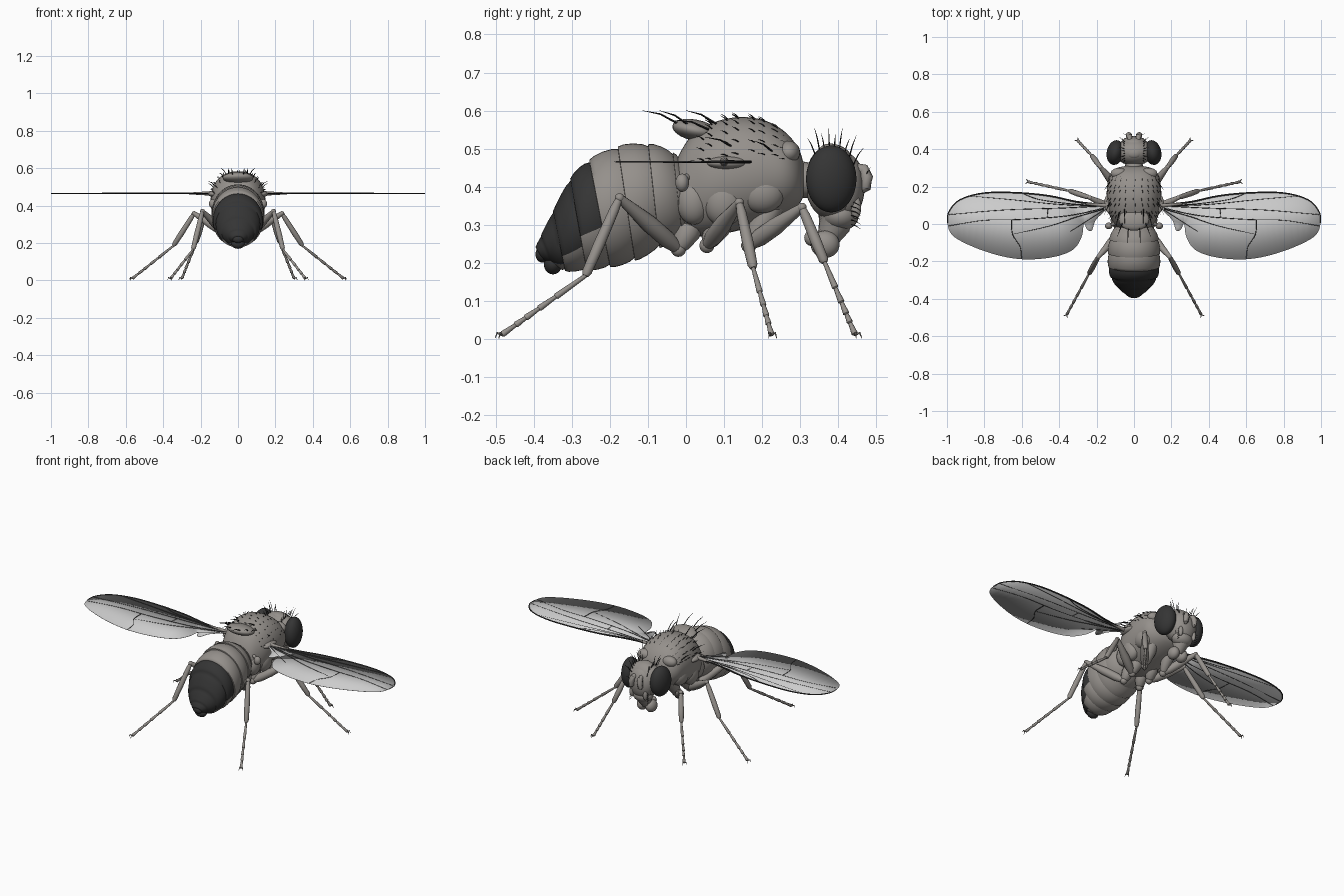
import bpy, bmesh, math, random
from mathutils import Vector as V, Matrix, Euler

random.seed(4)

def mat(name, c):
    m = bpy.data.materials.new(name)
    m.diffuse_color = (*c, 1)
    return m

GREY = mat("body_grey", (0.30, 0.28, 0.26))
DARK = mat("dark_cuticle", (0.035, 0.035, 0.035))
BLACK = mat("bristle_black", (0.012, 0.012, 0.012))
WING = mat("wing_membrane", (0.55, 0.55, 0.54))

def finish(name, bm, mats, mirror=False, angle=45):
    bmesh.ops.recalc_face_normals(bm, faces=bm.faces)
    me = bpy.data.meshes.new(name)
    bm.to_mesh(me)
    bm.free()
    ob = bpy.data.objects.new(name, me)
    bpy.context.collection.objects.link(ob)
    for m in mats:
        me.materials.append(m)
    bpy.ops.object.select_all(action='DESELECT')
    ob.select_set(True)
    bpy.context.view_layer.objects.active = ob
    bpy.ops.object.shade_smooth_by_angle(angle=math.radians(angle))
    if mirror:
        ob.modifiers.new("mirror", 'MIRROR').use_mirror_merge = False
    return ob

def spline(pts, n):
    """Catmull-Rom through tuples of any length."""
    p = [V(q) for q in pts]
    p = [2 * p[0] - p[1]] + p + [2 * p[-1] - p[-2]]
    out = []
    for i in range(1, len(p) - 2):
        a, b, c, d = p[i - 1:i + 3]
        for k in range(n):
            t = k / n
            out.append(0.5 * (2 * b + (c - a) * t + (2 * a - 5 * b + 4 * c - d) * t * t
                              + (3 * b - a - 3 * c + d) * t ** 3))
    return out + [p[-2]]

def loft(bm, rings, matf=None):
    vs = [[bm.verts.new(p) for p in r] for r in rings]
    n = len(vs[0])
    for i in range(len(vs) - 1):
        for j in range(n):
            f = bm.faces.new((vs[i][j], vs[i][(j + 1) % n], vs[i + 1][(j + 1) % n], vs[i + 1][j]))
            if matf:
                f.material_index = matf(i, j)
    for r, i in ((vs[0], 0), (vs[-1], len(vs) - 2)):
        f = bm.faces.new(r)
        if matf:
            f.material_index = matf(i, 0)

def tube(bm, pts, radii, n=10):
    pts = [V(p) for p in pts]
    rings = []
    for i, p in enumerate(pts):
        d = (pts[min(i + 1, len(pts) - 1)] - pts[max(i - 1, 0)]).normalized()
        u = d.cross(V((0.31, 0.2, 0.93))).normalized()
        w = d.cross(u)
        rings.append([p + (u * math.cos(6.2832 * k / n) + w * math.sin(6.2832 * k / n)) * radii[i]
                      for k in range(n)])
    loft(bm, rings)

def ball(bm, c, s, rot=(0, 0, 0), seg=24):
    M = Matrix.Translation(c) @ Euler(rot).to_matrix().to_4x4() @ Matrix.Diagonal((*s, 1))
    bmesh.ops.create_uvsphere(bm, u_segments=seg, v_segments=seg * 2 // 3, radius=1, matrix=M)

def bristle(bm, base, tip, r=0.002):
    base, tip = V(base), V(tip)
    mid = (base + tip) / 2 + V((0, 0, 0.08 * (tip - base).length))
    tube(bm, [base, mid, tip], [r, r * 0.75, r * 0.15], 4)

# thorax: y, top z, bottom z, half width
TH = spline([(0.312, 0.45, 0.38, 0.035), (0.298, 0.495, 0.355, 0.095), (0.265, 0.54, 0.33, 0.13),
             (0.21, 0.573, 0.305, 0.143), (0.14, 0.583, 0.285, 0.146), (0.07, 0.568, 0.27, 0.138),
             (0.02, 0.54, 0.27, 0.118), (-0.015, 0.49, 0.285, 0.095), (-0.035, 0.44, 0.32, 0.05)], 5)

def thorax_point(s, a):
    y, t, b, w = s
    sx = math.sin(a)
    return V((w * math.copysign(abs(sx) ** 0.85, sx), y, (t + b) / 2 + (t - b) / 2 * math.cos(a)))

bm = bmesh.new()
loft(bm, [[thorax_point(s, 6.28318 * k / 40) for k in range(40)] for s in TH])
tube(bm, [(0, 0.28, 0.42), (0, 0.34, 0.415)], [0.05, 0.045], 20)
finish("thorax", bm, [GREY])

bm = bmesh.new()
ball(bm, (0, 0.025, 0.548), (0.082, 0.062, 0.028), (-0.2, 0, 0))
finish("scutellum", bm, [GREY])

# side plates, wing hinge, halteres
bm = bmesh.new()
for c, s in (((0.1, 0.2, 0.385), (0.042, 0.06, 0.055)), ((0.1, 0.1, 0.36), (0.042, 0.055, 0.065)),
             ((0.085, 0.02, 0.36), (0.04, 0.045, 0.06)), ((0.125, 0.11, 0.462), (0.035, 0.055, 0.018)),
             ((0.08, 0.27, 0.49), (0.045, 0.03, 0.03)), ((0.135, -0.01, 0.41), (0.02, 0.018, 0.024))):
    ball(bm, c, s)
tube(bm, [(0.085, 0.01, 0.43), (0.13, -0.008, 0.415)], [0.012, 0.007])
finish("side_plates_and_halteres", bm, [GREY], True)

# abdomen: top y, top z, bottom y, bottom z, half width for each segment edge
AB = [(0.0, 0.45, 0.02, 0.30, 0.07), (-0.035, 0.49, -0.01, 0.268, 0.108), (-0.10, 0.512, -0.07, 0.238, 0.132),
      (-0.18, 0.505, -0.135, 0.205, 0.139), (-0.255, 0.47, -0.20, 0.188, 0.137),
      (-0.305, 0.42, -0.262, 0.18, 0.125), (-0.35, 0.335, -0.318, 0.178, 0.092),
      (-0.382, 0.27, -0.35, 0.195, 0.055), (-0.396, 0.24, -0.375, 0.205, 0.03)]
fine = spline(AB, 10)
rings = []
for i in range(len(AB) - 1):
    for t, sc in ((0, 0.955), (2, 0.99), (5, 1.01), (8, 1.015), (9.9, 1.0)):
        q = fine[i * 10 + int(t)].lerp(fine[min(i * 10 + int(t) + 1, len(fine) - 1)], t % 1)
        top, bot = V((0, q[0], q[1])), V((0, q[2], q[3]))
        c, u = (top + bot) / 2, (top - bot) / 2 * sc
        rings.append([c + u * math.cos(6.28318 * k / 48) + V((q[4] * sc * math.sin(6.28318 * k / 48), 0, 0))
                      for k in range(48)])

def ab_mat(i, j):
    seg = i // 5
    lim = {4: -0.2, 5: -0.45, 6: -0.8}.get(seg, -2)
    return int(seg >= 4 and math.cos(6.28318 * (j + 0.5) / 48) > lim)

bm = bmesh.new()
loft(bm, rings, ab_mat)
finish("abdomen", bm, [GREY, DARK], angle=60)
bm = bmesh.new()
ball(bm, (0, -0.35, 0.196), (0.036, 0.024, 0.027))
ball(bm, (0, -0.378, 0.222), (0.03, 0.018, 0.022))
finish("abdomen_tip", bm, [DARK])

# head
bm = bmesh.new()
ball(bm, (0, 0.385, 0.412), (0.105, 0.072, 0.1), seg=32)
ball(bm, (0, 0.42, 0.40), (0.075, 0.05, 0.088))
ball(bm, (0, 0.405, 0.325), (0.06, 0.05, 0.042))
ball(bm, (0, 0.38, 0.495), (0.04, 0.03, 0.018))
finish("head", bm, [GREY])
bm = bmesh.new()
ball(bm, (0.1, 0.382, 0.42), (0.046, 0.067, 0.088), (0, 0, 0.2), 32)
finish("eyes", bm, [DARK], True)

# antennae, palps and mouthparts
bm = bmesh.new()
tube(bm, [(0.02, 0.445, 0.45), (0.024, 0.468, 0.445), (0.028, 0.475, 0.425), (0.03, 0.472, 0.395),
          (0.03, 0.466, 0.385)], [0.012, 0.015, 0.017, 0.014, 0.004])
ball(bm, (0.045, 0.447, 0.345), (0.012, 0.014, 0.03))
ball(bm, (0.028, 0.366, 0.248), (0.03, 0.038, 0.036))
ball(bm, (0.015, 0.333, 0.265), (0.02, 0.022, 0.022))
finish("antennae_and_mouth_lobes", bm, [GREY], True)
bm = bmesh.new()
tube(bm, [(0, 0.395, 0.335), (0, 0.39, 0.295), (0, 0.37, 0.255)], [0.052, 0.042, 0.028], 20)
finish("proboscis", bm, [GREY])

# legs: hip, trochanter, knee, ankle, foot
LEGS = {"front_legs": ((0.06, 0.235, 0.36), (0.065, 0.165, 0.245), (0.18, 0.305, 0.345), (0.225, 0.365, 0.2), (0.30, 0.445, 0.01)),
        "middle_legs": ((0.05, 0.1, 0.32), (0.06, 0.055, 0.245), (0.235, 0.14, 0.358), (0.345, 0.177, 0.185), (0.565, 0.225, 0.01)),
        "hind_legs": ((0.04, 0.02, 0.31), (0.055, -0.02, 0.235), (0.19, -0.175, 0.37), (0.24, -0.265, 0.165), (0.36, -0.485, 0.01))}
for name, pts in LEGS.items():
    hip, tro, knee, ank, foot = map(V, pts)
    bm = bmesh.new()
    tube(bm, [hip, hip.lerp(tro, 0.4), hip.lerp(tro, 0.85), tro], [0.03, 0.034, 0.024, 0.014], 14)
    ball(bm, tro, (0.02, 0.02, 0.02), seg=14)
    tube(bm, [tro.lerp(knee, t) for t in (0, 0.2, 0.5, 0.85, 1)], [0.014, 0.023, 0.023, 0.015, 0.011], 14)
    ball(bm, knee, (0.0125,) * 3, seg=12)
    tube(bm, [knee.lerp(ank, t) for t in (0, 0.15, 0.6, 0.95, 1)], [0.009, 0.013, 0.015, 0.013, 0.008], 12)
    cuts = (0, 0.36, 0.56, 0.72, 0.84, 1)
    for a, b in zip(cuts, cuts[1:]):
        tube(bm, [ank.lerp(foot, a), ank.lerp(foot, b - 0.015), ank.lerp(foot, b)], [0.0055, 0.0085, 0.005], 8)
    d = foot - ank
    d.z = 0
    d.normalize()
    side = V((-d.y, d.x, 0))
    for s in (-1, 1):
        tube(bm, [foot, foot + d * 0.009 + side * s * 0.008 + V((0, 0, 0.005)),
                  foot + d * 0.014 + side * s * 0.011 - V((0, 0, 0.009))], [0.004, 0.003, 0.0008], 6)
    finish(name, bm, [GREY], True)

# wing membranes
WZ = 0.465
OUT = [(0.13, 0.10), (0.3, 0.118), (0.45, 0.15), (0.62, 0.167), (0.8, 0.166), (0.93, 0.13), (0.99, 0.065),
       (0.998, 0.005), (0.96, -0.07), (0.8, -0.145), (0.62, -0.187), (0.45, -0.18), (0.33, -0.14),
       (0.28, -0.07), (0.268, 0.0), (0.25, -0.03), (0.225, -0.035), (0.205, 0.02), (0.15, 0.075), (0.13, 0.10)]
outline = [V((p[0], p[1], WZ)) for p in spline(OUT, 6)[:-1]]
bm = bmesh.new()
f = bm.faces.new([bm.verts.new(p) for p in outline])
bmesh.ops.triangulate(bm, faces=[f])
ob = finish("wing_membranes", bm, [WING], True)
so = ob.modifiers.new("thickness", 'SOLIDIFY')
so.thickness, so.offset = 0.0015, 0

# wing veins
VEINS = [(OUT[:8], 0.005), ([(0.14, 0.1), (0.3, 0.105), (0.5, 0.13), (0.6, 0.165)], 0.0035),
         ([(0.2, 0.098), (0.4, 0.105), (0.65, 0.13), (0.88, 0.15)], 0.003),
         ([(0.2, 0.095), (0.4, 0.085), (0.7, 0.075), (0.99, 0.05)], 0.003),
         ([(0.16, 0.085), (0.35, 0.045), (0.6, 0.025), (0.8, 0.02), (0.99, -0.01)], 0.003),
         ([(0.16, 0.08), (0.3, 0.04), (0.45, -0.01), (0.65, -0.055)], 0.003),
         ([(0.655, 0.022), (0.65, -0.055), (0.61, -0.12), (0.6, -0.185)], 0.003),
         ([(0.46, 0.083), (0.465, 0.033)], 0.0025), ([(0.16, 0.075), (0.23, 0.03), (0.34, -0.04)], 0.0025)]
bm = bmesh.new()
for pts, r in VEINS:
    path = [(p[0], p[1], WZ) for p in spline(pts, 5)]
    tube(bm, path, [r * (1 - 0.5 * i / len(path)) for i in range(len(path))], 6)
finish("wing_veins", bm, [DARK], True)
bm = bmesh.new()
tube(bm, [(0.1, 0.105, WZ), (0.16, 0.1, WZ), (0.26, 0.108, WZ)], [0.016, 0.011, 0.005], 10)
finish("wing_roots", bm, [GREY], True)

# thorax and scutellum bristles
bm = bmesh.new()
for row in range(10):
    s = TH[5 + row * 2 + row // 2]
    for k in range(-5, 6):
        a = k * 0.24 + random.uniform(-0.03, 0.03)
        p = thorax_point(s, a)
        out = V((math.sin(a), 0, math.cos(a)))
        bristle(bm, p - out * 0.003, p + out * 0.012 + V((0, -0.02, 0)), 0.0018)
for s in (-1, 1):
    for b, t in (((0.03, -0.02, 0.565), (0.035, -0.115, 0.60)), ((0.06, 0.01, 0.56), (0.09, -0.07, 0.6)),
                 ((0.08, 0.06, 0.55), (0.1, -0.03, 0.575)), ((0.12, 0.13, 0.5), (0.16, 0.05, 0.53)),
                 ((0.125, 0.23, 0.49), (0.16, 0.18, 0.52)), ((0.05, 0.08, 0.565), (0.05, 0.0, 0.6))):
        bristle(bm, (s * b[0], *b[1:]), (s * t[0], *t[1:]), 0.003)
    # head bristles
    for i in range(9):
        y = 0.34 + i * 0.0125
        z = 0.505 - 9 * (y - 0.375) ** 2
        bristle(bm, (s * 0.05, y, z - 0.01), (s * (0.06 + 0.01 * (i % 3)), y + 0.012 * (i - 3.5) / 2, z + 0.035 + 0.02 * (i % 2)), 0.002)
    for i in range(6):
        z = 0.30 + 0.012 * i
        bristle(bm, (s * 0.055, 0.435, z), (s * 0.065, 0.46, z - 0.012), 0.0015)
    bristle(bm, (s * 0.03, 0.47, 0.42), (s * 0.06, 0.485, 0.45), 0.0018)
finish("bristles", bm, [BLACK])
